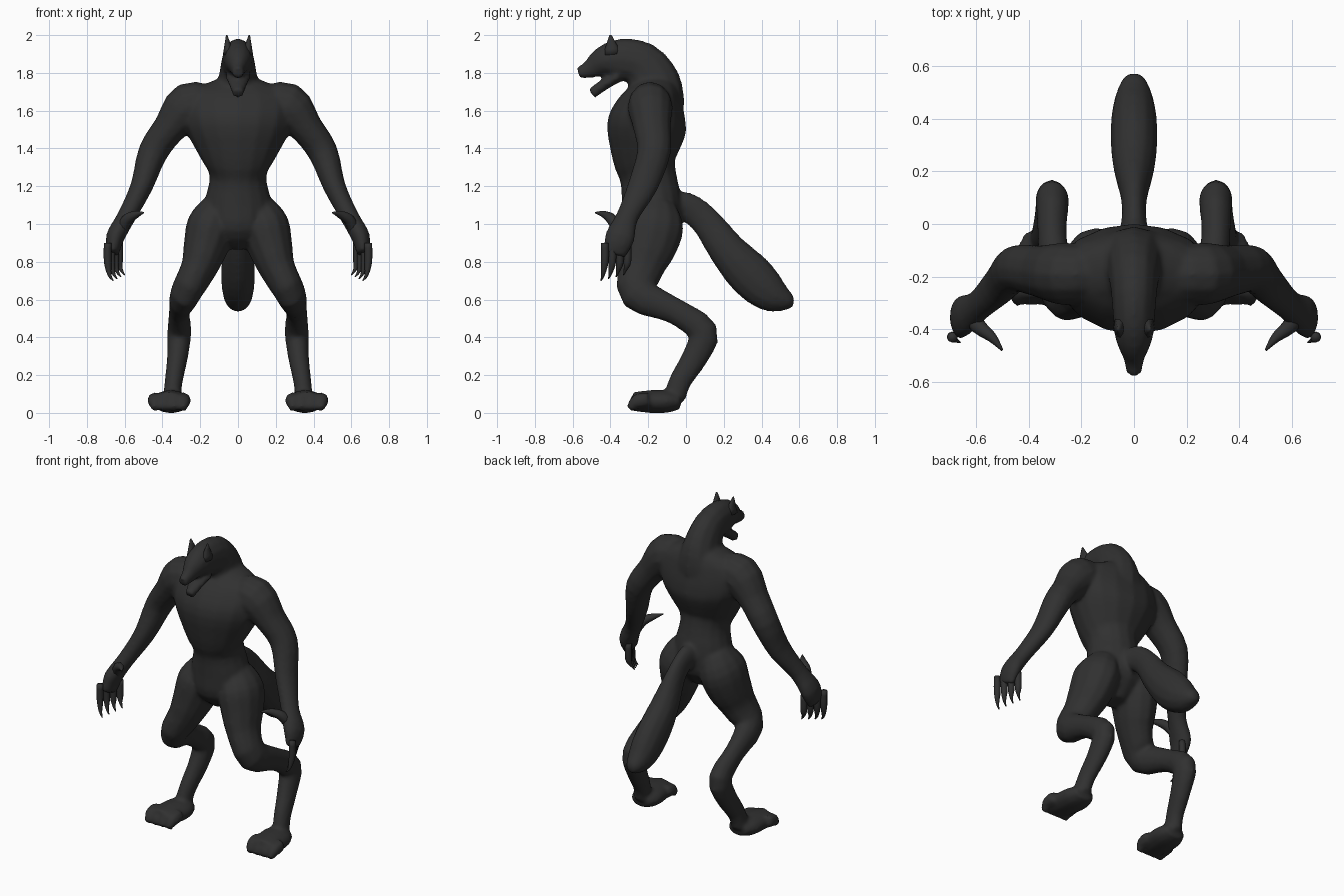
import bpy, bmesh
from math import cos, sin, tau
from mathutils import Vector

default_cube = bpy.data.objects.get("Cube")
if default_cube:
    bpy.data.objects.remove(default_cube, do_unlink=True)

X_AXIS = Vector((1, 0, 0))
Y_AXIS = Vector((0, 1, 0))

# One dark fur colour
fur = bpy.data.materials.new("charcoal fur")
fur.use_nodes = True
fur_colour = (.03, .03, .03, 1)
fur.diffuse_color = fur_colour
fur_shader = fur.node_tree.nodes["Principled BSDF"]
fur_shader.inputs["Base Color"].default_value = fur_colour
fur_shader.inputs["Roughness"].default_value = .8


def smooth_path(keys, steps=3):
    """Pass a smooth curve through the keys, blending position and girth alike."""
    keys = [Vector(key) for key in keys]
    padded = [keys[0], *keys, keys[-1]]
    path = []
    for before, start, end, after in zip(padded, padded[1:], padded[2:], padded[3:]):
        leaving, arriving = (end - before) / 2, (after - start) / 2
        for step in range(steps):
            t = step / steps
            ease = t * t * (3 - 2 * t)
            path.append(start * (1 - ease) + end * ease
                        + leaving * t * (1 - t) ** 2 - arriving * t * t * (1 - t))
    return path + [keys[-1]]


def sweep(name, keys, side_axis=X_AXIS, sides=12):
    """Skin ellipses along a path, mirrored in x.
    Each key is x, y, z, half depth, half width."""
    path = smooth_path(keys)
    centres = [Vector(key[:3]) for key in path]
    last = len(path) - 1
    bm = bmesh.new()
    rings = []
    for index, centre in enumerate(centres):
        along = (centres[min(index + 1, last)] - centres[max(index - 1, 0)]).normalized()
        across = (side_axis - along * side_axis.dot(along)).normalized()
        depth = along.cross(across) * path[index][3]
        width = across * path[index][4]
        angles = [tau * corner / sides for corner in range(sides)]
        rings.append([bm.verts.new(centre + depth * cos(a) + width * sin(a))
                      for a in angles])
    for lower, upper in zip(rings, rings[1:]):
        for i in range(sides):
            j = (i + 1) % sides
            bm.faces.new((lower[i], lower[j], upper[j], upper[i]))
    bm.faces.new(rings[0])
    bm.faces.new(rings[-1])
    bmesh.ops.recalc_face_normals(bm, faces=bm.faces)

    mesh = bpy.data.meshes.new(name)
    bm.to_mesh(mesh)
    bm.free()
    mesh.materials.append(fur)
    mesh.shade_smooth()
    part = bpy.data.objects.new(name, mesh)
    bpy.context.collection.objects.link(part)
    mirror = part.modifiers.new("other side", 'MIRROR')
    mirror.use_mirror_merge = False
    return part


def midline(name, keys, sides=12):
    """Part on the centre plane; each key is y, z, half depth, half width."""
    return sweep(name, [(0, *key) for key in keys], sides=sides)


def limb(name, keys, flatness=1, side_axis=X_AXIS, sides=12):
    """Part beside the centre plane; each key is x, y, z, radius."""
    return sweep(name, [(*key, key[-1] * flatness) for key in keys], side_axis, sides)


# Torso from crotch through narrow waist to broad shoulders
body = midline("body", [
    (-.17, .87, .06, .05),
    (-.18, .97, .15, .16),
    (-.18, 1.1, .16, .18),
    (-.2, 1.25, .15, .15),
    (-.22, 1.35, .17, .2),
    (-.21, 1.5, .21, .28),
    (-.19, 1.6, .19, .3),
    (-.17, 1.7, .14, .26),
    (-.17, 1.77, .1, .1),
], sides=16)

# Arched neck running into the skull and upper muzzle
neck_and_head = midline("neck_and_head", [
    (-.16, 1.5, .12, .2),
    (-.15, 1.63, .14, .16),
    (-.17, 1.75, .14, .11),
    (-.24, 1.85, .12, .09),
    (-.36, 1.87, .11, .08),
    (-.44, 1.86, .08, .07),
    (-.51, 1.82, .05, .04),
    (-.57, 1.8, .03, .03),
])

# Open lower jaw
lower_jaw = midline("lower_jaw", [
    (-.36, 1.78, .03, .07),
    (-.43, 1.74, .03, .05),
    (-.5, 1.69, .03, .03),
])

# Bushy tail
tail = midline("tail", [
    (-.1, 1.08, .09, .08),
    (0, 1.09, .08, .05),
    (.1, 1.02, .08, .05),
    (.22, .86, .1, .08),
    (.34, .73, .12, .09),
    (.45, .63, .1, .08),
    (.54, .59, .05, .05),
    (.57, .58, .02, .02),
])

# Thigh, bent knee and high hock
legs = limb("legs", [
    (.1, -.16, 1.1, .11),
    (.14, -.17, 1, .16),
    (.17, -.2, .88, .15),
    (.21, -.24, .76, .12),
    (.28, -.25, .63, .1),
    (.31, -.06, .54, .07),
    (.31, .09, .43, .08),
    (.32, .05, .3, .07),
    (.34, -.03, .17, .06),
    (.35, -.06, .08, .06),
], flatness=.8)

# Broad paws
feet = limb("feet", [
    (.35, -.03, .06, .04),
    (.35, -.1, .06, .06),
    (.36, -.2, .06, .06),
    (.37, -.28, .06, .05),
], flatness=1.6)

# Blunt toes
toes = []
for toe in range(4):
    x = .29 + .05 * toe
    toes.append(limb(f"toe_{toe + 1}", [
        (x, -.2, .07, .04),
        (x, -.26, .06, .04),
        (x, -.3, .02, .02),
    ], sides=8))

# Shoulder, arm and palm
arms = sweep("arms", [
    (.14, -.19, 1.62, .11, .1),
    (.26, -.19, 1.62, .13, .12),
    (.36, -.18, 1.51, .09, .1),
    (.45, -.17, 1.38, .08, .09),
    (.51, -.23, 1.2, .06, .08),
    (.59, -.31, 1.04, .05, .06),
    (.65, -.35, .93, .05, .08),
    (.66, -.38, .84, .03, .06),
], Y_AXIS)

# Fuse the body into one continuous skin
pieces = [body, neck_and_head, lower_jaw, tail, legs, feet, arms, *toes]
with bpy.context.temp_override(active_object=body, object=body,
                               selected_objects=pieces,
                               selected_editable_objects=pieces):
    bpy.ops.object.join()
skin = body.modifiers.new("skin", 'REMESH')
skin.mode = 'VOXEL'
skin.voxel_size = .012
skin.use_smooth_shade = True
soften = body.modifiers.new("soften seams", 'SMOOTH')
soften.factor = .5
soften.iterations = 6

# Pointed ears
limb("ears", [(.05, -.39, 1.9, .05), (.06, -.4, 2, .006)], flatness=.6, sides=8)

# Clawed fingers, fanned from the inner back to the outer front
for finger in range(4):
    x, y = .62 + .02 * finger, -.31 - .04 * finger
    tip = .73 - .01 * finger
    limb(f"finger_{finger + 1}", [
        (x + .01, y, .9, .02),
        (x + .01, y, .8, .02),
        (x, y - .01, tip + .03, .01),
        (x - .02, y - .02, tip, .003),
    ], side_axis=Y_AXIS, sides=8)

# Thumb pointing forwards and inwards
limb("thumbs", [
    (.62, -.35, .95, .03),
    (.59, -.39, 1.02, .03),
    (.54, -.43, 1.05, .02),
    (.5, -.48, 1.06, .004),
], side_axis=Y_AXIS, sides=8)
